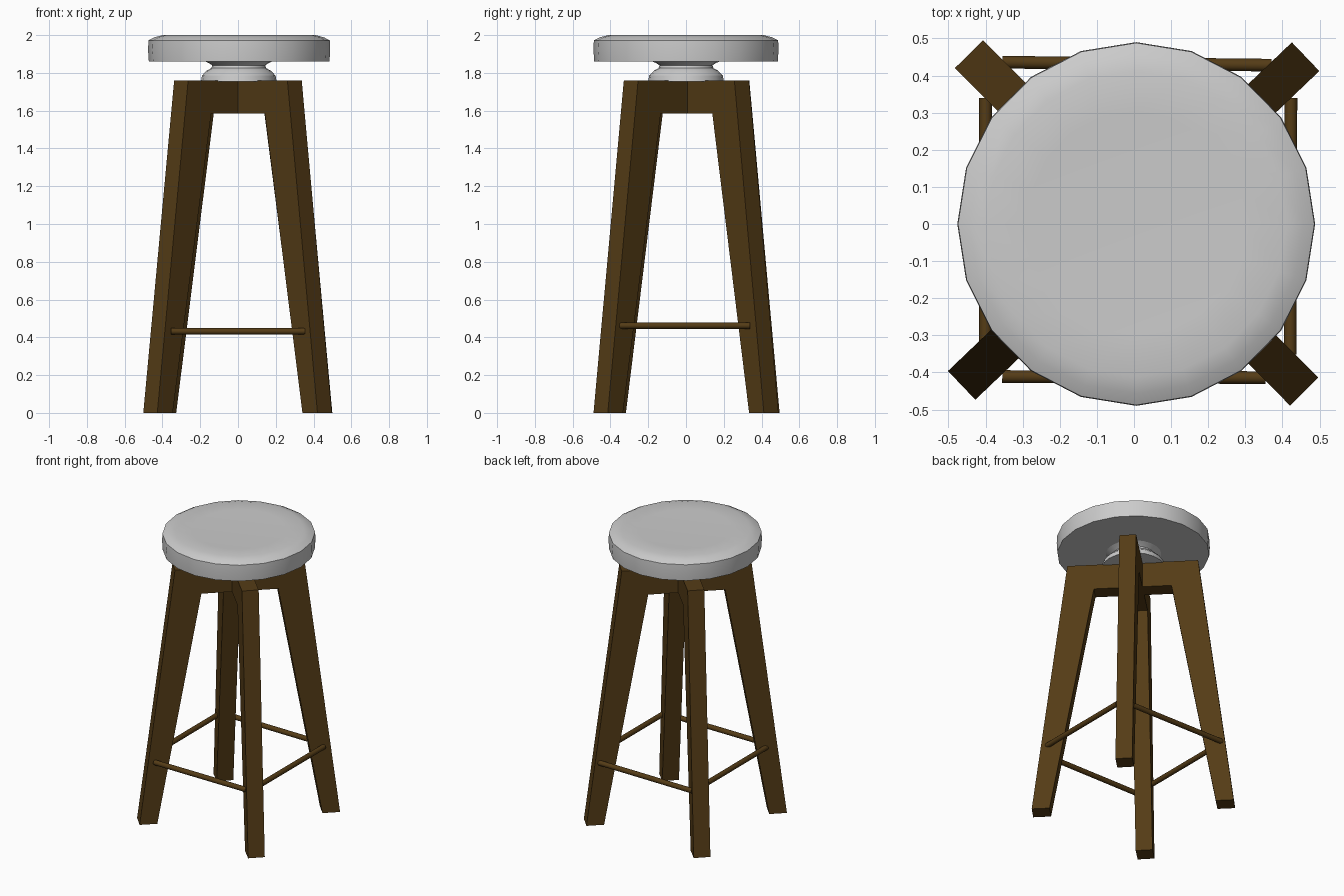
import bpy, bmesh
from math import sin, cos, pi, radians
from mathutils import Vector

if "Cube" in bpy.data.objects:
    bpy.data.objects.remove(bpy.data.objects["Cube"])

wood = bpy.data.materials.new("dark_wood")
wood.diffuse_color = (0.09, 0.045, 0.008, 1)
wood.use_nodes = True
wood.node_tree.nodes["Principled BSDF"].inputs["Base Color"].default_value = wood.diffuse_color


def make(name, bm, mat=None, smooth=None):
    bmesh.ops.recalc_face_normals(bm, faces=bm.faces)
    mesh = bpy.data.meshes.new(name)
    bm.to_mesh(mesh)
    bm.free()
    ob = bpy.data.objects.new(name, mesh)
    bpy.context.collection.objects.link(ob)
    if mat:
        mesh.materials.append(mat)
    if smooth:
        bpy.ops.object.select_all(action='DESELECT')
        ob.select_set(True)
        bpy.context.view_layer.objects.active = ob
        bpy.ops.object.shade_smooth_by_angle(angle=radians(smooth))
    return ob


def lathe(name, profile, sides, centre, stretch=(1, 1), smooth=30):
    bm = bmesh.new()
    rings = []
    for r, z in profile:
        angles = [2 * pi * i / sides for i in range(sides)]
        rings.append([bm.verts.new((centre[0] + stretch[0] * r * cos(a),
                                    centre[1] + stretch[1] * r * sin(a), z)) for a in angles])
    for lo, hi in zip(rings, rings[1:]):
        for i in range(sides):
            j = (i + 1) % sides
            bm.faces.new((lo[i], lo[j], hi[j], hi[i]))
    bm.faces.new(rings[0])
    bm.faces.new(rings[-1])
    return make(name, bm, smooth=smooth)


def plank(name, profile, width, angle, centre):
    # radial (r, z) outline given thickness across the radial direction
    out = Vector((cos(angle), sin(angle), 0))
    side = Vector((-sin(angle), cos(angle), 0)) * width / 2
    base = Vector((centre[0], centre[1], 0))
    bm = bmesh.new()
    a, b = ([bm.verts.new(base + out * r + side * s + Vector((0, 0, z)))
             for r, z in profile] for s in (-1, 1))
    bm.faces.new(a)
    bm.faces.new(b)
    n = len(profile)
    for i in range(n):
        j = (i + 1) % n
        bm.faces.new((a[i], a[j], b[j], b[i]))
    return make(name, bm, wood)


def rod(name, start, end, radius=0.017):
    start, end = Vector(start), Vector(end)
    d = end - start
    bm = bmesh.new()
    bmesh.ops.create_cone(bm, cap_ends=True, segments=12, radius1=radius,
                          radius2=radius, depth=d.length)
    bmesh.ops.rotate(bm, verts=bm.verts, matrix=d.to_track_quat('Z', 'Y').to_matrix())
    bmesh.ops.translate(bm, verts=bm.verts, vec=(start + end) / 2)
    return make(name, bm, wood, 40)


# Cushioned round seat and the swivel neck below it
lathe("seat", [(0.484, 1.86), (0.488, 1.92), (0.486, 1.972), (0.455, 1.988),
               (0.41, 2.0), (0.30, 1.996)], 20, (0.006, 0), (0.988, 1.004))
lathe("swivel_neck", [(0.20, 1.755), (0.195, 1.785), (0.17, 1.812), (0.145, 1.825),
                      (0.14, 1.84), (0.155, 1.85), (0.18, 1.862)], 20, (0.004, 0))

# Tapered splayed legs, in two diagonal pairs joined by crossed beams
leg = [(0.641, 0), (0.528, 0), (0.246, 1.585), (0.275, 1.76), (0.415, 1.76)]
beam = [(-0.275, 1.76), (-0.246, 1.585), (0.246, 1.585), (0.275, 1.76)]
pairs = [(43.7, (-0.001, 0.008), ("back_right_leg", "front_left_leg")),
         (134.8, (0.007, 0.003), ("back_left_leg", "front_right_leg"))]
for k, (deg, centre, names) in enumerate(pairs):
    for i, name in enumerate(names):
        plank(name, leg, 0.107, radians(deg + 180 * i), centre)
    plank(f"cross_beam_{k + 1}", beam, 0.107, radians(deg), centre)

# Thin foot rails
rod("front_rail", (-0.355, -0.411, 0.432), (0.355, -0.414, 0.432))
rod("back_rail", (-0.355, 0.436, 0.432), (0.37, 0.428, 0.432))
rod("left_rail", (-0.40, -0.352, 0.462), (-0.40, 0.34, 0.462))
rod("right_rail", (0.421, -0.352, 0.462), (0.423, 0.34, 0.462))
